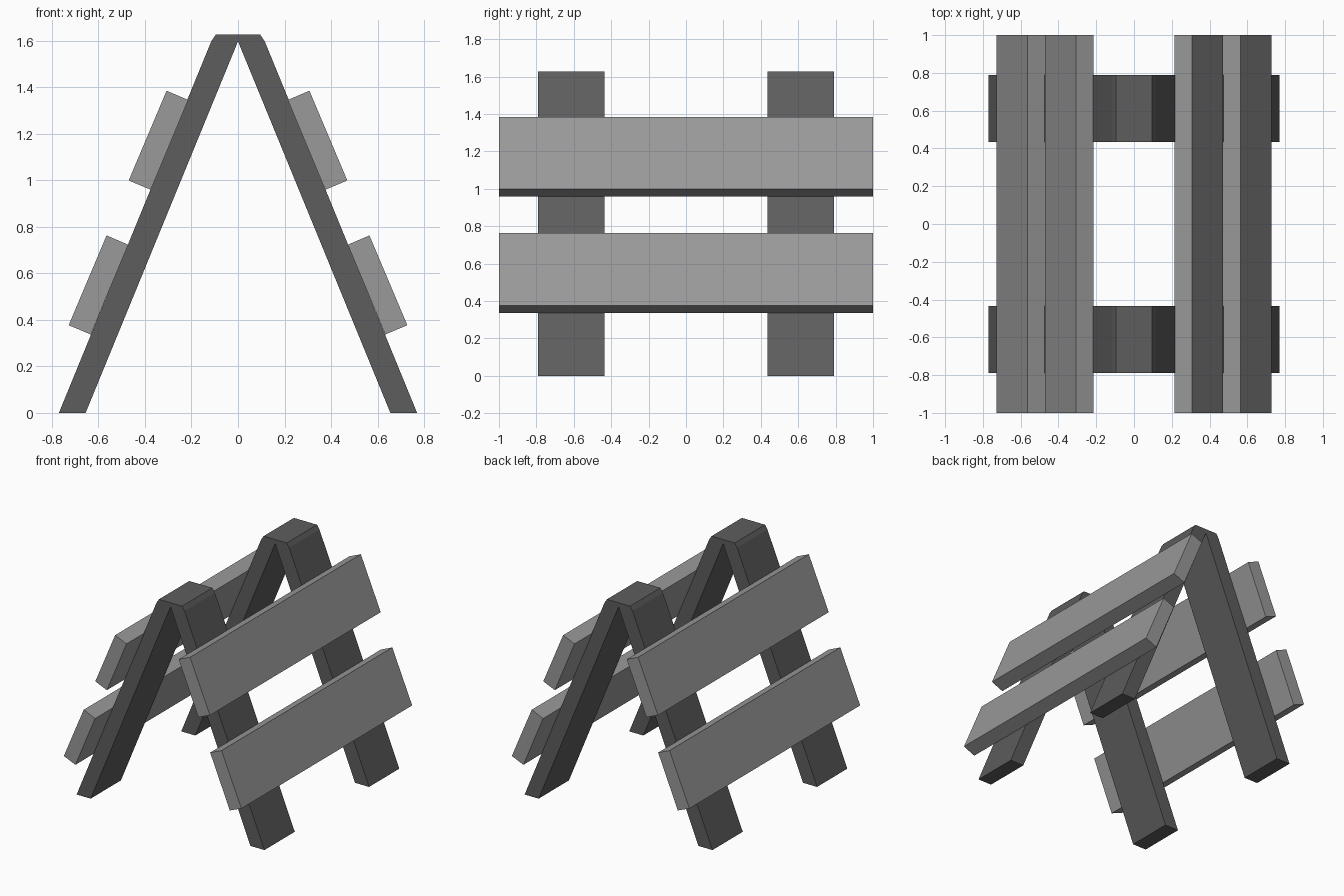
import bpy, bmesh

if "Cube" in bpy.data.objects:
    bpy.data.objects.remove(bpy.data.objects["Cube"])


def material(name, v):
    m = bpy.data.materials.new(name)
    m.diffuse_color = (v, v, v, 1)
    m.use_nodes = True
    m.node_tree.nodes["Principled BSDF"].inputs["Base Color"].default_value = m.diffuse_color
    return m


dark = material("dark grey", 0.11)
light = material("mid grey", 0.32)


def prism(name, profile, y0, y1, mat):
    """Extrude an x-z profile along y."""
    bm = bmesh.new()
    face = bm.faces.new([bm.verts.new((x, y0, z)) for x, z in profile])
    ext = bmesh.ops.extrude_face_region(bm, geom=[face])
    verts = [g for g in ext["geom"] if isinstance(g, bmesh.types.BMVert)]
    bmesh.ops.translate(bm, verts=verts, vec=(0, y1 - y0, 0))
    bmesh.ops.recalc_face_normals(bm, faces=bm.faces)
    me = bpy.data.meshes.new(name)
    bm.to_mesh(me)
    bm.free()
    me.materials.append(mat)
    ob = bpy.data.objects.new(name, me)
    bpy.context.collection.objects.link(ob)
    return ob


# A-shaped leg frames, front and back
half = [(0.655, 0), (0.77, 0), (0.115, 1.597), (0.095, 1.627)]
frame = [(0, 1.597)] + half + [(-x, z) for x, z in reversed(half)]
prism("front_leg_frame", frame, -0.79, -0.435, dark)
prism("back_leg_frame", frame, 0.435, 0.79, dark)

# Sloping boards on both sides
board = [(0.307, 1.385), (0.47, 0.999), (0.375, 0.959), (0.214, 1.345)]
for level, dx, dz in (("upper", 0, 0), ("lower", 0.258, -0.622)):
    for side, s in (("right", 1), ("left", -1)):
        pts = [(s * (x + dx), z + dz) for x, z in board]
        prism(f"{level}_{side}_board", pts, -1, 1, light)
